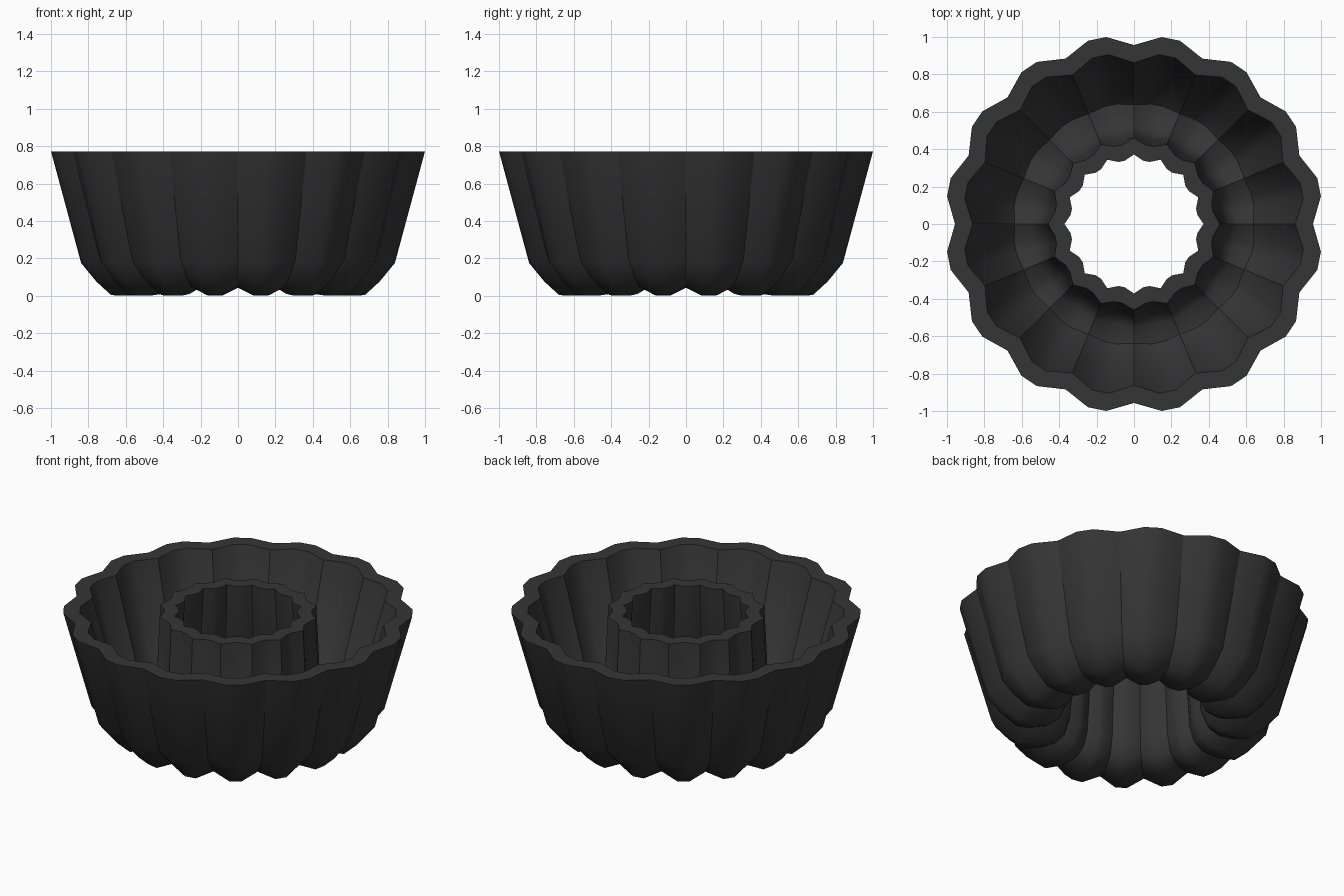
import bpy, bmesh, math

if "Cube" in bpy.data.objects:
    bpy.data.objects.remove(bpy.data.objects["Cube"])

LOBES = 16
H = 0.77
# angles inside one lobe (degrees) and whether the point lies in the groove
STEPS = [(0.0, True), (8.4, False), (14.1, False)]

# closed wall section: (lobe r, lobe z, groove r, groove z, hard ring)
SECTION = [
    # outside wall, from the rim down
    (1.010, H, 0.957, H, True),
    (0.848, 0.175, 0.800, 0.190, False),
    (0.765, 0.075, 0.728, 0.108, False),
    (0.685, 0.003, 0.655, 0.048, False),
    # underside and hole, going up
    (0.590, 0.000, 0.590, 0.043, False),
    (0.500, 0.010, 0.515, 0.048, False),
    (0.430, 0.060, 0.455, 0.085, False),
    (0.390, 0.160, 0.420, 0.175, False),
    (0.342, H, 0.372, H, True),
    # tube wall facing the channel, going down
    (0.428, H, 0.460, H, True),
    (0.462, 0.220, 0.485, 0.235, False),
    (0.490, 0.140, 0.510, 0.165, False),
    (0.545, 0.095, 0.555, 0.135, False),
    # channel floor edge and inside wall, going up
    (0.648, 0.095, 0.638, 0.135, True),
    (0.762, 0.215, 0.715, 0.230, False),
    (0.915, H, 0.862, H, True),
]

bm = bmesh.new()
columns = []
for i in range(LOBES):
    for deg, groove in STEPS:
        a = math.radians(i * 360 / LOBES + deg)
        col = []
        for lr, lz, gr, gz, hard in SECTION:
            r, z = (gr, gz) if groove else (lr, lz)
            col.append(bm.verts.new((r * math.cos(a), r * math.sin(a), z)))
        columns.append((groove, col))

# skin neighbouring columns together
n, m = len(columns), len(SECTION)
for i in range(n):
    a, b = columns[i][1], columns[(i + 1) % n][1]
    for j in range(m):
        k = (j + 1) % m
        f = bm.faces.new((a[j], a[k], b[k], b[j]))
        f.smooth = True
bmesh.ops.recalc_face_normals(bm, faces=bm.faces)

# sharp edges: rims, channel floor edge and the grooves between lobes
for i in range(n):
    groove, a = columns[i]
    b = columns[(i + 1) % n][1]
    for j in range(m):
        if SECTION[j][4]:
            bm.edges.get((a[j], b[j])).smooth = False
        if groove:
            bm.edges.get((a[j], a[(j + 1) % m])).smooth = False

mesh = bpy.data.meshes.new("fluted_ring_pan")
bm.to_mesh(mesh)
bm.free()
pan = bpy.data.objects.new("fluted_ring_pan", mesh)
bpy.context.collection.objects.link(pan)

# dark pan metal
mat = bpy.data.materials.new("dark charcoal")
mat.diffuse_color = (0.036, 0.036, 0.036, 1)
mat.use_nodes = True
mat.node_tree.nodes["Principled BSDF"].inputs["Base Color"].default_value = mat.diffuse_color
mesh.materials.append(mat)
